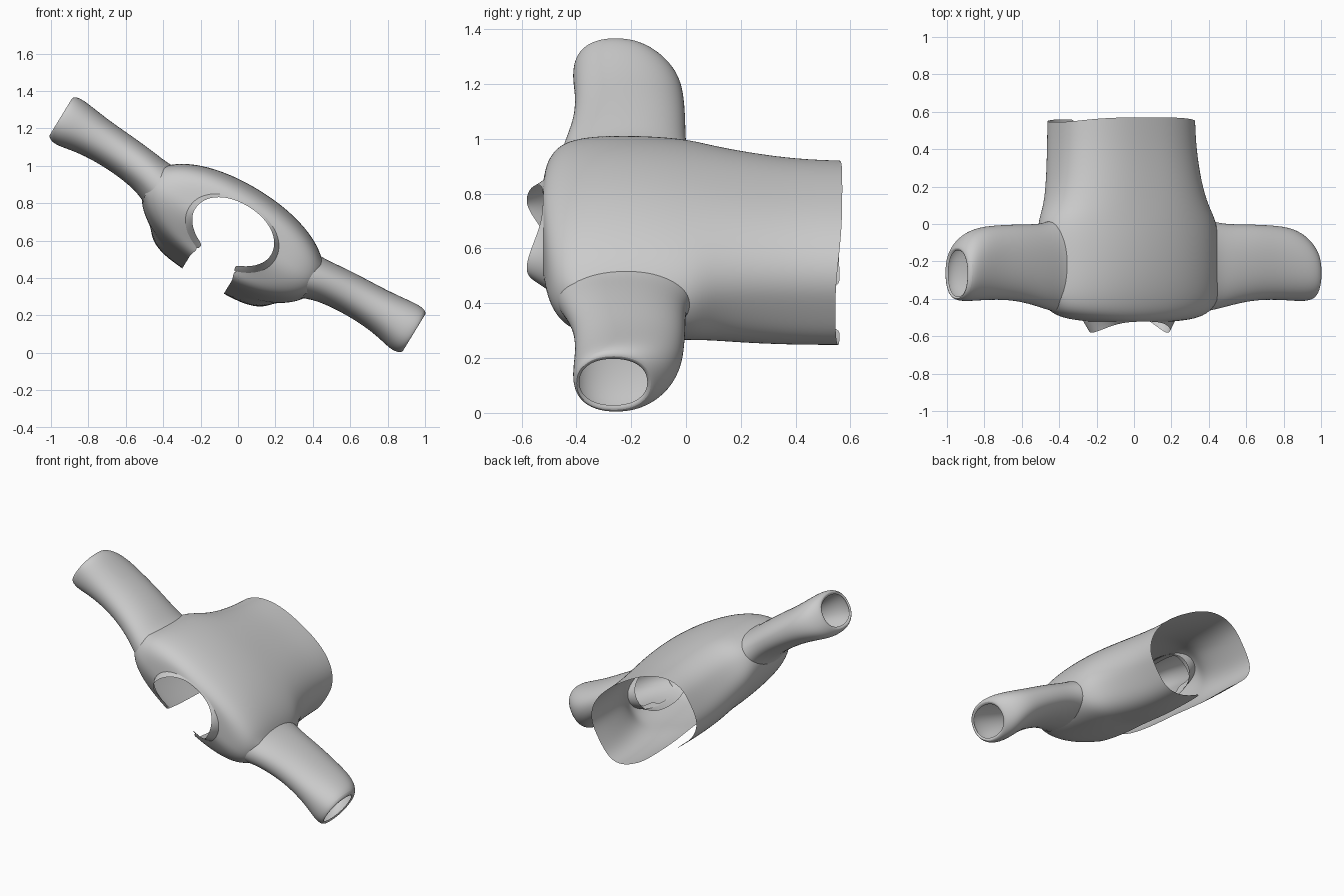
import bpy, math
from mathutils import Vector

if "Cube" in bpy.data.objects:
    bpy.data.objects.remove(bpy.data.objects["Cube"])

# Garment frame: U runs along the tilted sleeves, N points out of the back, Y runs neck to hem
ORIGIN = Vector((0, 0, 0.69))
U = Vector((0.853, 0, -0.521))
N = Vector((0.521, 0, 0.853))


def place(u, y, n):
    return ORIGIN + U * u + N * n + Vector((0, y, 0))


def power(v, e):
    return math.copysign(abs(v) ** e, v)


def loft(name, rings, closed, drop=None):
    """Skin a list of equal-length rings of (u, y, n) points."""
    count = len(rings[0])
    verts = [place(*p) for ring in rings for p in ring]
    faces = []
    for r in range(len(rings) - 1):
        for i in range(count if closed else count - 1):
            j = (i + 1) % count
            quad = (r * count + i, r * count + j, (r + 1) * count + j, (r + 1) * count + i)
            mid = [sum(rings[k // count][k % count][c] for k in quad) / 4 for c in range(3)]
            if not (drop and drop(*mid)):
                faces.append(quad)
    mesh = bpy.data.meshes.new(name)
    mesh.from_pydata(verts, [], faces)
    mesh.update()
    obj = bpy.data.objects.new(name, mesh)
    bpy.context.collection.objects.link(obj)
    sub = obj.modifiers.new("smooth", 'SUBSURF')
    sub.levels = sub.render_levels = 2
    bpy.ops.object.select_all(action='DESELECT')
    obj.select_set(True)
    bpy.context.view_layer.objects.active = obj
    bpy.ops.object.shade_smooth_by_angle(angle=math.radians(40))
    return obj


def body_ring(y, a, top, bottom, gap, p_back, p_front, front_drop=0.0, side_rise=0.0, steps=36):
    """Rounded cross-section, open at the front by a gap; p sets how boxy each half is."""
    mid, b = (top + bottom) / 2, (top - bottom) / 2
    g = math.asin((gap / a) ** (p_front / 2))
    ring = []
    for i in range(steps + 1):
        t = -math.pi / 2 + g + (2 * math.pi - 2 * g) * i / steps
        c, s = math.cos(t), math.sin(t)
        p = p_back if s > 0 else p_front
        yy = y + front_drop * max(0, -s) ** 1.5 - side_rise * abs(c) ** 3
        ring.append((a * power(c, 2 / p), yy, mid + b * power(s, 2 / p)))
    return ring


# Torso: hem, armpit flare, shoulders, neckline
torso = [
    body_ring(0.57, 0.405, 0.15, -0.36, 0.13, 2.4, 3.6, -0.01, 0.025),
    body_ring(0.40, 0.41, 0.155, -0.36, 0.13, 2.4, 3.5),
    body_ring(0.22, 0.435, 0.175, -0.355, 0.13, 2.4, 3.0),
    body_ring(0.10, 0.475, 0.19, -0.345, 0.13, 2.3, 2.5),
    body_ring(0.02, 0.53, 0.20, -0.34, 0.13, 2.1, 2.1),
    body_ring(-0.08, 0.54, 0.21, -0.335, 0.13, 2.1, 2.1),
    body_ring(-0.20, 0.54, 0.215, -0.325, 0.13, 2.1, 2.1),
    body_ring(-0.32, 0.54, 0.21, -0.31, 0.13, 2.1, 2.1, 0.02),
    body_ring(-0.41, 0.53, 0.195, -0.295, 0.13, 2.1, 2.1, 0.04),
    body_ring(-0.47, 0.49, 0.175, -0.275, 0.13, 2.1, 2.1, 0.06),
    body_ring(-0.508, 0.40, 0.145, -0.255, 0.12, 2.1, 2.1, 0.08),
    body_ring(-0.52, 0.27, 0.12, -0.24, 0.115, 2.1, 2.1, 0.09),
]
loft("torso", torso, False,
     drop=lambda u, y, n: abs(u) > 0.46 and -0.40 < y < -0.04 and -0.14 < n < 0.07)

# Collar: short band, highest at the sides of the neck
collar = [
    body_ring(-0.515, 0.272, 0.125, -0.245, 0.115, 2.1, 2.1, 0.09),
    body_ring(-0.522, 0.256, 0.115, -0.23, 0.11, 2.1, 2.0, 0.08, 0.025),
    body_ring(-0.522, 0.238, 0.108, -0.215, 0.105, 2.1, 1.9, 0.07, 0.06),
]
loft("collar", collar, False)


def sleeve_ring(side, u, y0, y1, n0, n1, steps=24):
    e = 0.9
    ring = []
    for i in range(steps):
        t = 2 * math.pi * i / steps
        ring.append((side * u, (y0 + y1) / 2 + (y1 - y0) / 2 * power(math.cos(t), e),
                     (n0 + n1) / 2 + side * (n1 - n0) / 2 * power(math.sin(t), e)))
    return ring


# Sleeve stations: u, y range, n range, from the armhole to the cuff
SLEEVE = [
    (0.44, -0.475, 0.03, -0.19, 0.085),
    (0.50, -0.465, 0.02, -0.16, 0.083),
    (0.58, -0.445, 0.00, -0.13, 0.093),
    (0.72, -0.412, 0.00, -0.115, 0.105),
    (0.86, -0.405, -0.005, -0.115, 0.112),
    (0.97, -0.41, -0.015, -0.13, 0.125),
    (1.05, -0.415, -0.05, -0.15, 0.135),
    (1.095, -0.41, -0.10, -0.14, 0.13),
    (1.112, -0.40, -0.13, -0.12, 0.11),
    (1.10, -0.39, -0.14, -0.105, 0.095),
]
for side, name in ((1, "right_sleeve"), (-1, "left_sleeve")):
    loft(name, [sleeve_ring(side, *s) for s in SLEEVE], True)
